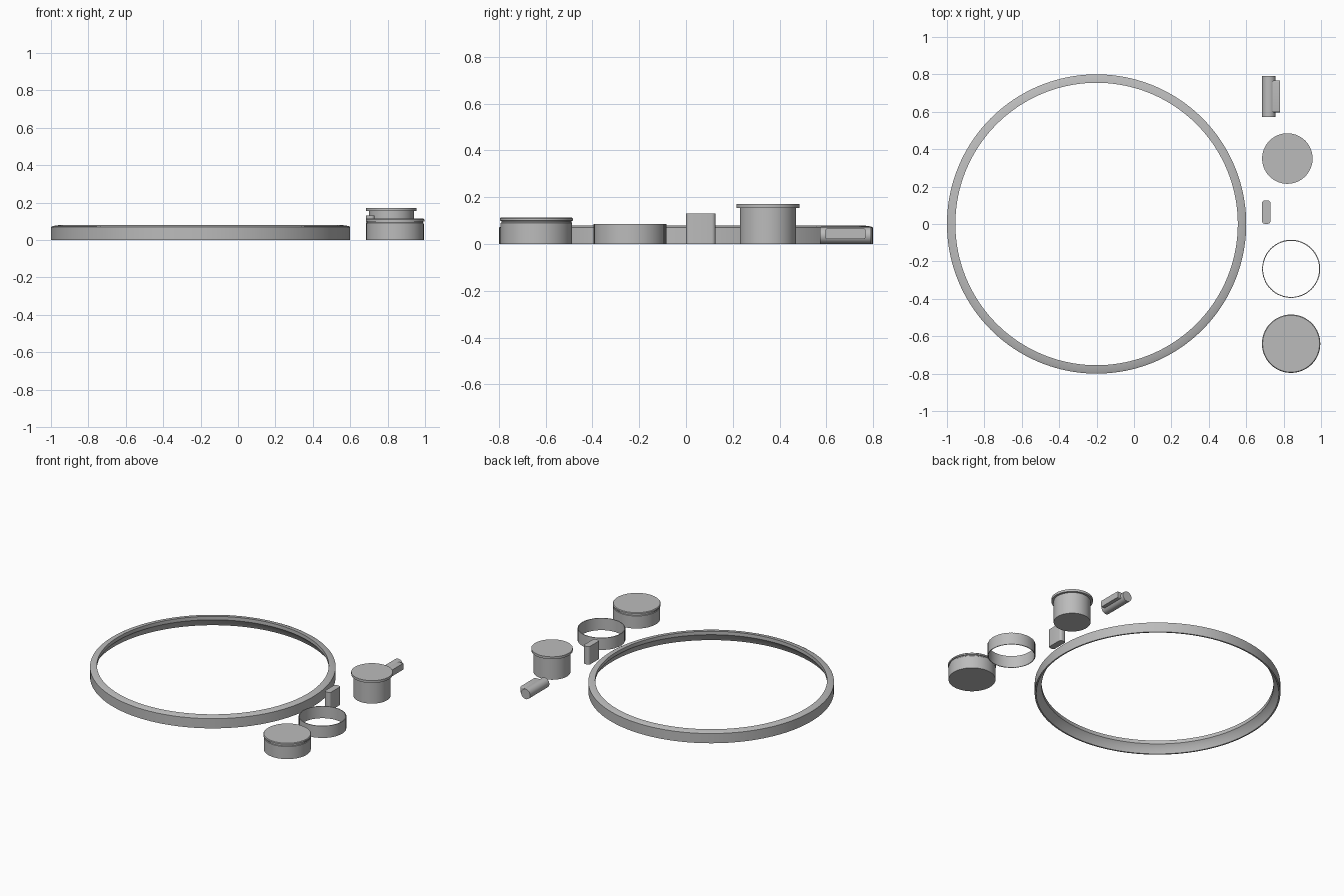
import bpy, bmesh, math
from mathutils import Matrix, Vector

cube = bpy.data.objects.get("Cube")
if cube:
    bpy.data.objects.remove(cube, do_unlink=True)

grey = bpy.data.materials.new("plain grey")
grey.use_nodes = True
colour = (0.5, 0.5, 0.5, 1)
grey.diffuse_color = colour
grey.node_tree.nodes["Principled BSDF"].inputs["Base Color"].default_value = colour


def finish(name, bm, location, angle=25):
    bmesh.ops.remove_doubles(bm, verts=bm.verts, dist=0.00002)
    bmesh.ops.recalc_face_normals(bm, faces=bm.faces)
    mesh = bpy.data.meshes.new(name)
    bm.to_mesh(mesh)
    bm.free()
    mesh.materials.append(grey)
    obj = bpy.data.objects.new(name, mesh)
    obj.location = location
    bpy.context.collection.objects.link(obj)
    bpy.ops.object.select_all(action='DESELECT')
    obj.select_set(True)
    bpy.context.view_layer.objects.active = obj
    bpy.ops.object.shade_smooth_by_angle(angle=math.radians(angle))
    return obj


def lathe(name, profile, location, steps=96, closed=False):
    """Turn a (radius, height) profile around the vertical axis."""
    bm = bmesh.new()
    verts = [bm.verts.new((r, 0, z)) for r, z in profile]
    pairs = list(zip(verts, verts[1:]))
    if closed:
        pairs.append((verts[-1], verts[0]))
    edges = [bm.edges.new(p) for p in pairs]
    bmesh.ops.spin(bm, geom=verts + edges, cent=(0, 0, 0), axis=(0, 0, 1),
                   angle=math.tau, steps=steps, use_merge=True)
    return finish(name, bm, location)


def block(bm, size, centre, radius, axis):
    """Box with the edges along one axis rounded."""
    made = bmesh.ops.create_cube(bm, size=1)["verts"]
    bmesh.ops.scale(bm, vec=size, verts=made)
    bmesh.ops.translate(bm, vec=centre, verts=made)
    edges = {e for v in made for e in v.link_edges
             if abs((e.verts[0].co - e.verts[1].co).normalized()[axis]) > 0.9}
    bmesh.ops.bevel(bm, geom=list(edges), offset=radius, segments=5,
                    profile=0.5, affect='EDGES')


# Large ring with a sloping top and an undercut inner wall
lathe("large_ring", [(0.79, 0), (0.8, 0), (0.8, 0.07), (0.79, 0.075),
                     (0.755, 0.08), (0.755, 0.055), (0.775, 0.035)],
      (-0.2, 0, 0), steps=160, closed=True)

# Plug with a wide thin flange
lathe("flanged_plug", [(0, 0), (0.12, 0), (0.12, 0.155), (0.135, 0.155),
                       (0.135, 0.172), (0, 0.172)], (0.82, 0.35, 0))

# Low cap with a groove under its rounded rim
lathe("low_cap", [(0, 0), (0.153, 0), (0.153, 0.09), (0.15, 0.093),
                  (0.15, 0.098), (0.156, 0.1), (0.156, 0.109),
                  (0.152, 0.114), (0, 0.114)], (0.84, -0.64, 0))

# Thin band with fine vertical ribs on the outside
band = lathe("ribbed_band", [(0.15, 0), (0.154, 0), (0.154, 0.086), (0.15, 0.086)],
             (0.84, -0.24, 0), steps=120, closed=True)
for v in band.data.vertices:
    r = math.hypot(v.co.x, v.co.y)
    rib = round(math.atan2(v.co.y, v.co.x) / math.tau * 120) % 2
    if r > 0.152 and rib:
        v.co.x *= 1.013
        v.co.y *= 1.013

# Upright tab with rounded corners
bm = bmesh.new()
block(bm, (0.046, 0.125, 0.13), (0, 0, 0.065), 0.016, 2)
finish("upright_tab", bm, (0.707, 0.0635, 0))

# Lying pin with a rectangular key along one side
bm = bmesh.new()
turn = Matrix.Translation((0, 0, 0.036)) @ Matrix.Rotation(math.pi / 2, 4, 'X')
bmesh.ops.create_cone(bm, cap_ends=True, segments=40, radius1=0.036,
                      radius2=0.036, depth=0.218, matrix=turn)
finish("lying_pin", bm, (0.721, 0.682, 0))

bm = bmesh.new()
block(bm, (0.06, 0.17, 0.045), (0, 0, 0), 0.006, 0)
finish("pin_key", bm, (0.75, 0.682, 0.043))
